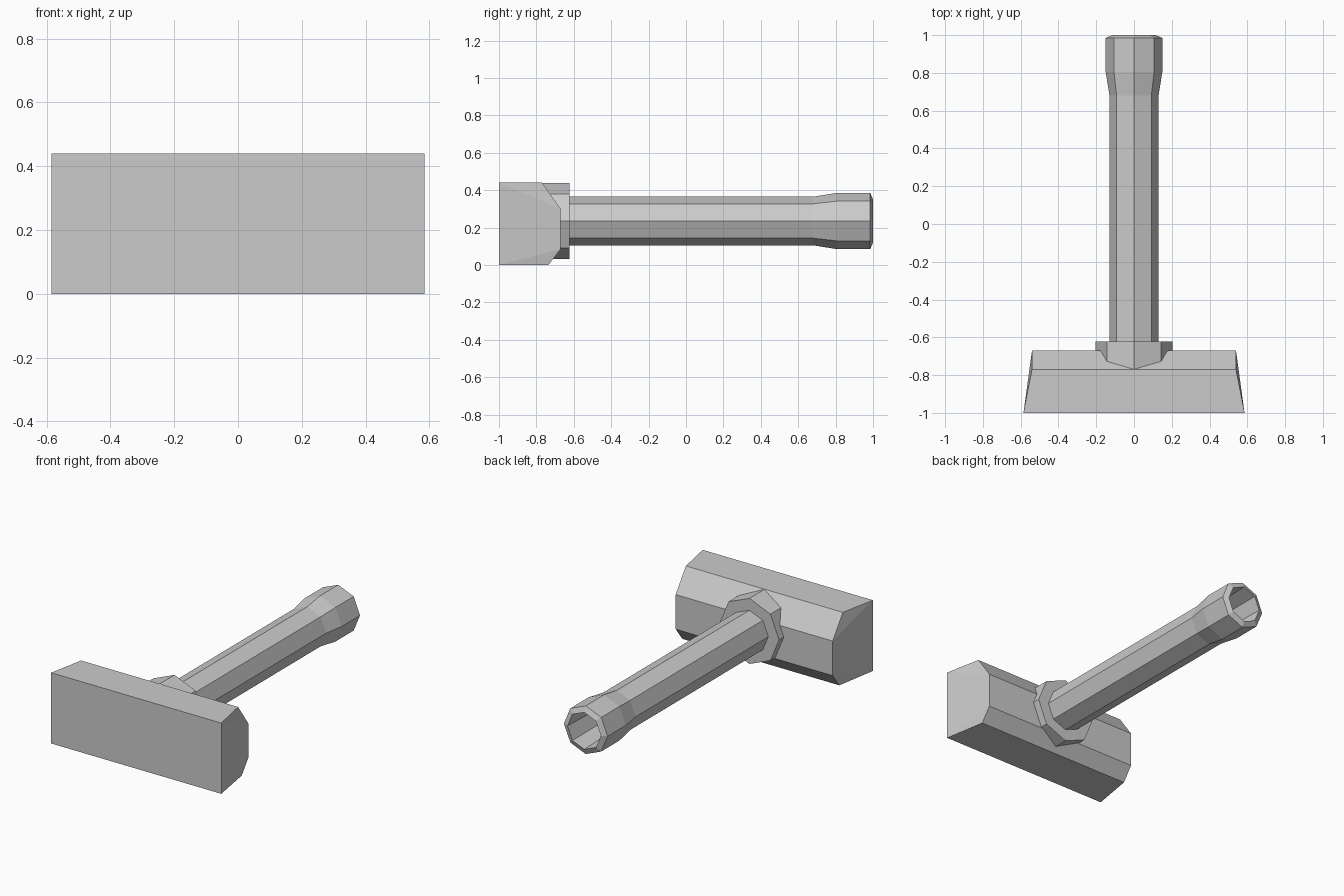
import bpy, bmesh, math

if "Cube" in bpy.data.objects:
    bpy.data.objects.remove(bpy.data.objects["Cube"])

AXIS_Z = 0.235  # height of the handle's centre line


def finish(name, bm):
    bmesh.ops.recalc_face_normals(bm, faces=bm.faces)
    mesh = bpy.data.meshes.new(name)
    bm.to_mesh(mesh)
    bm.free()
    bpy.context.collection.objects.link(bpy.data.objects.new(name, mesh))


def octagon_loft(name, stations):
    """Capped eight-sided tube along y through (y, radius) stations."""
    bm = bmesh.new()
    rings = []
    for y, r in stations:
        rings.append([bm.verts.new((r * math.cos(i * math.pi / 4), y,
                                    AXIS_Z + r * math.sin(i * math.pi / 4)))
                      for i in range(8)])
    for a, b in zip(rings, rings[1:]):
        for i in range(8):
            j = (i + 1) % 8
            bm.faces.new((a[i], a[j], b[j], b[i]))
    bm.faces.new(rings[0])
    bm.faces.new(rings[-1])
    finish(name, bm)


# Head: chamfered block, wider at the striking front
profile = [(-1, 0), (-1, 0.44), (-0.77, 0.44),
           (-0.67, 0.30), (-0.67, 0.085), (-0.735, 0)]
bm = bmesh.new()
left, right = [[bm.verts.new((s * (0.585 if y == -1 else 0.54), y, z))
                for y, z in profile] for s in (-1, 1)]
for i in range(6):
    j = (i + 1) % 6
    bm.faces.new((left[i], left[j], right[j], right[i]))
for side in (left, right):
    for ids in ((0, 1, 3, 4), (1, 2, 3), (0, 4, 5)):
        bm.faces.new([side[k] for k in ids])
finish("head", bm)

# Collar where the handle enters the head
octagon_loft("collar", [(-0.85, 0.204), (-0.623, 0.204)])

# Handle with flared grip and hollow end
octagon_loft("handle", [(-0.70, 0.13), (0.68, 0.13), (0.805, 0.15),
                        (0.985, 0.15), (1.0, 0.115), (0.68, 0.105)])
